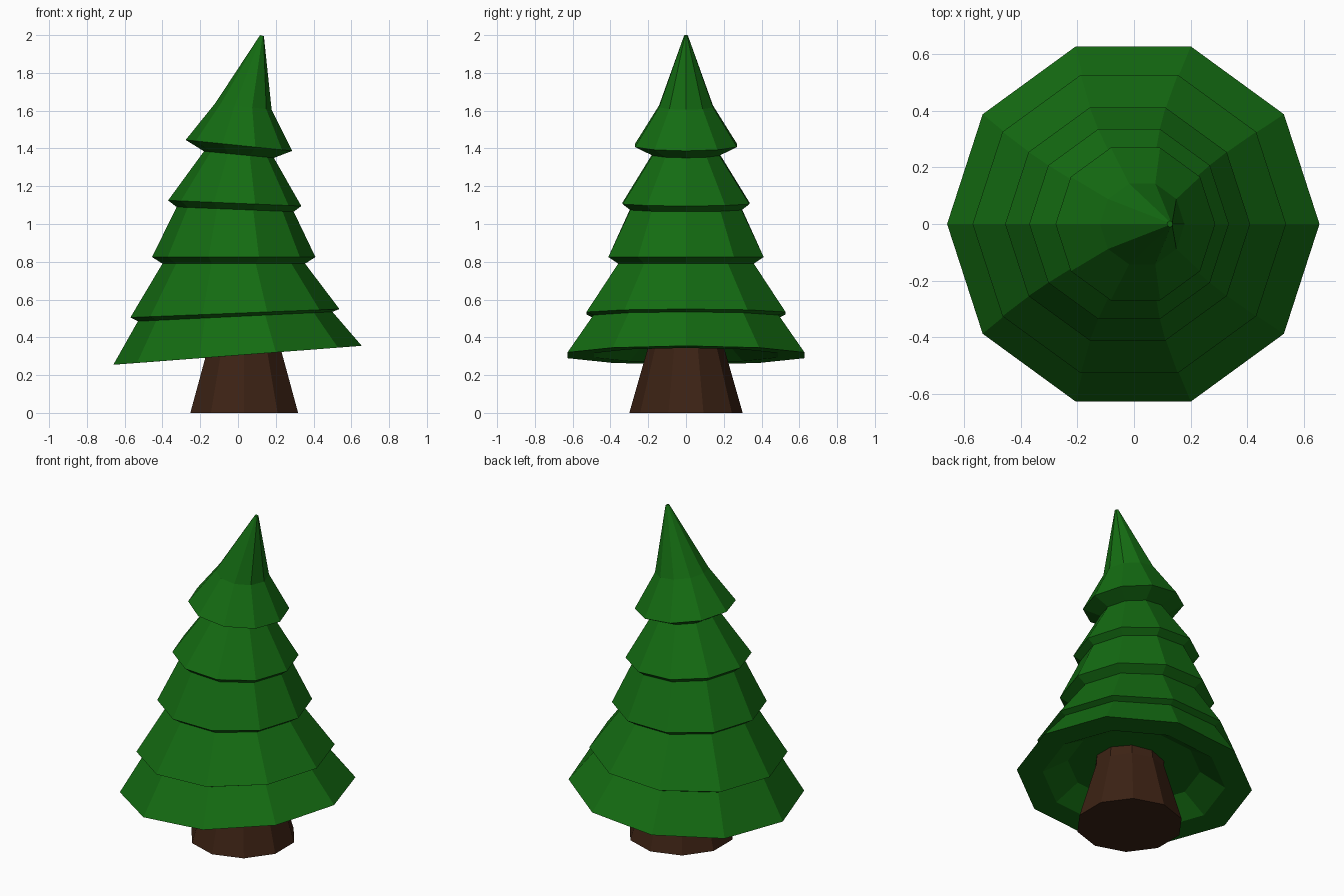
import bpy, bmesh
from math import cos, sin, pi, hypot

if "Cube" in bpy.data.objects:
    bpy.data.objects.remove(bpy.data.objects["Cube"])

SIDES = 10


def material(name, rgb):
    m = bpy.data.materials.new(name)
    m.diffuse_color = (*rgb, 1)
    m.use_nodes = True
    m.node_tree.nodes["Principled BSDF"].inputs["Base Color"].default_value = m.diffuse_color
    return m


def loft(name, rings, turn, mat):
    """Skin tilted rings, each given by its left and right points (xl, zl, xr, zr)."""
    bm = bmesh.new()
    loops = []
    for xl, zl, xr, zr in rings:
        cx, cz = (xl + xr) / 2, (zl + zr) / 2
        hx, hz = (xr - xl) / 2, (zr - zl) / 2
        r = hypot(hx, hz)
        angles = [turn + 2 * pi * i / SIDES for i in range(SIDES)]
        loops.append([bm.verts.new((cx + hx * cos(a), r * sin(a), cz + hz * cos(a)))
                      for a in angles])
    for a, b in zip(loops, loops[1:]):
        for i in range(SIDES):
            j = (i + 1) % SIDES
            bm.faces.new((a[i], a[j], b[j], b[i]))
    bm.faces.new(loops[0][::-1])
    bm.faces.new(loops[-1])
    bmesh.ops.recalc_face_normals(bm, faces=bm.faces)
    mesh = bpy.data.meshes.new(name)
    bm.to_mesh(mesh)
    bm.free()
    mesh.materials.append(mat)
    obj = bpy.data.objects.new(name, mesh)
    bpy.context.collection.objects.link(obj)
    return obj


green = material("needles", (0.007, 0.15, 0.006))
brown = material("bark", (0.045, 0.016, 0.007))

# Foliage: hollow underside, then five stacked skirts up to the bent tip
loft("foliage", [
    (-0.37, 0.365, 0.37, 0.42),      # recess ceiling
    (-0.51, 0.266, 0.51, 0.344),     # recess mouth
    (-0.66, 0.255, 0.655, 0.355),    # bottom rim
    (-0.53, 0.485, 0.50, 0.535),
    (-0.57, 0.505, 0.537, 0.55),     # second rim
    (-0.40, 0.79, 0.355, 0.79),
    (-0.455, 0.825, 0.41, 0.825),    # third rim
    (-0.325, 1.09, 0.295, 1.065),
    (-0.37, 1.125, 0.335, 1.095),    # fourth rim
    (-0.18, 1.385, 0.19, 1.35),
    (-0.277, 1.445, 0.287, 1.387),   # top rim
    (-0.12, 1.64, 0.178, 1.605),
    (0.117, 2.0, 0.137, 1.995),      # tip
], 0, green)

# Trunk: flared base, straight neck into the recess
loft("trunk", [(0.033 - r, z, 0.033 + r, z)
               for r, z in ((0.30, 0), (0.20, 0.35), (0.195, 0.42))], pi / SIDES, brown)
